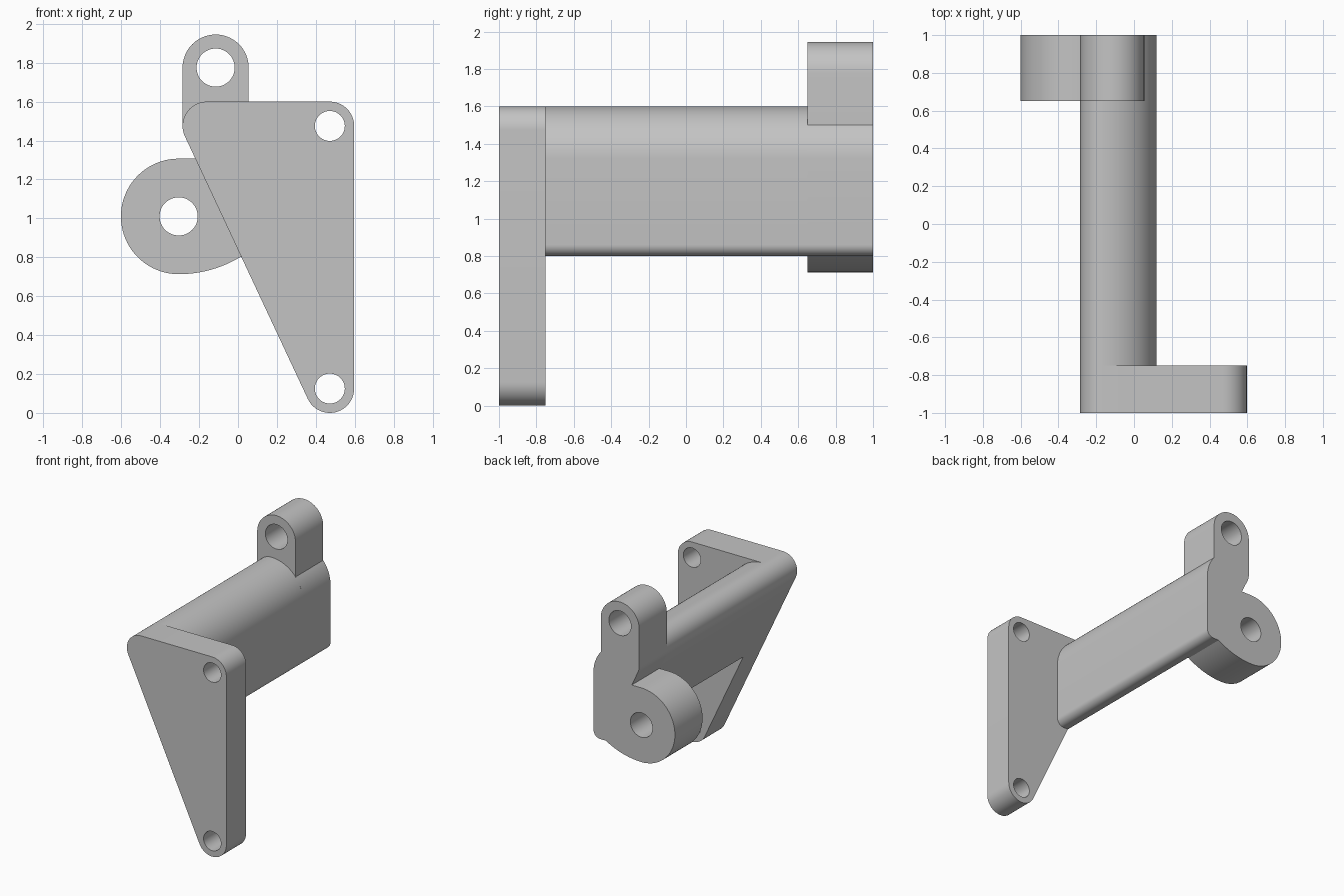
import bpy
import bmesh
from math import cos, sin, radians, pi
from mathutils import Matrix

cube = bpy.data.objects.get("Cube")
if cube:
    bpy.data.objects.remove(cube, do_unlink=True)

grey = bpy.data.materials.new("plain grey")
grey.use_nodes = True
colour = (0.55, 0.55, 0.55, 1)
grey.diffuse_color = colour
grey.node_tree.nodes["Principled BSDF"].inputs["Base Color"].default_value = colour


def arc(x, z, r, start, end, steps=20):
    """Points on an arc, angles in degrees."""
    angles = [radians(start + (end - start) * i / steps) for i in range(steps + 1)]
    return [(x + r * cos(a), z + r * sin(a)) for a in angles]


def hole(x, z, r):
    return arc(x, z, r, 0, 352.5, 47)


def slab(name, front, back, outline, holes=()):
    """Extrude an outline with holes from y = front to y = back."""
    curve = bpy.data.curves.new(name, "CURVE")
    curve.dimensions = "2D"
    curve.fill_mode = "BOTH"
    curve.extrude = (back - front) / 2
    for loop in (outline, *holes):
        spline = curve.splines.new("POLY")
        spline.points.add(len(loop) - 1)
        for point, (x, z) in zip(spline.points, loop):
            point.co = (x, z, 0, 1)
        spline.use_cyclic_u = True
    helper = bpy.data.objects.new(name + " outline", curve)
    bpy.context.collection.objects.link(helper)
    bpy.context.view_layer.update()
    mesh = bpy.data.meshes.new_from_object(
        helper.evaluated_get(bpy.context.evaluated_depsgraph_get()))
    bpy.data.objects.remove(helper, do_unlink=True)

    # Stand the profile upright and weld caps to walls
    mesh.transform(Matrix.Translation((0, (front + back) / 2, 0)) @ Matrix.Rotation(pi / 2, 4, "X"))
    bm = bmesh.new()
    bm.from_mesh(mesh)
    bmesh.ops.remove_doubles(bm, verts=bm.verts, dist=0.0005)
    bmesh.ops.recalc_face_normals(bm, faces=bm.faces)
    bm.to_mesh(mesh)
    bm.free()
    mesh.materials.clear()
    mesh.materials.append(grey)
    mesh.name = name
    obj = bpy.data.objects.new(name, mesh)
    bpy.context.collection.objects.link(obj)
    bpy.ops.object.select_all(action="DESELECT")
    obj.select_set(True)
    bpy.context.view_layer.objects.active = obj
    bpy.ops.object.shade_smooth_by_angle(angle=radians(25))
    return obj


# Shared corner centres and the slant of the long edge
left, right, top, low, corner = -0.16, 0.472, 1.475, 0.125, 0.125
slant = 205.1

# Triangular mounting plate
slab("mounting_plate", -1, -0.75,
     arc(left, top, corner, 90, slant)
     + arc(right, low, corner, slant, 360)
     + arc(right, top, corner, 0, 90),
     [hole(right, top, 0.077), hole(right, low, 0.077)])

# Long bar, flush with the slanted plate edge
bar_bottom = arc(0.06, 0.86, 0.06, 270, 360, 10)
slab("bar", -0.75, 0.65,
     arc(left, top, corner, 90, slant)
     + [(0.018, 0.8)] + bar_bottom
     + arc(left, 1.32, 0.28, 0, 90))

# End bracket: upper lug, side boss and the end of the bar in one outline
slab("end_bracket", 0.65, 1,
     arc(-0.115, 1.775, 0.17, 0, 180, 32)
     + arc(left, top, corner, 180, slant, 8)
     + [(-0.219, 1.307)]
     + arc(-0.305, 1.01, 0.297, 90, 270, 40)
     + arc(-0.305, 1.327, 0.614, 270, 300.9, 12)[1:]
     + bar_bottom
     + arc(left, 1.32, 0.28, 0, 39.8, 12),
     [hole(-0.115, 1.775, 0.098), hole(-0.305, 1.01, 0.098)])
